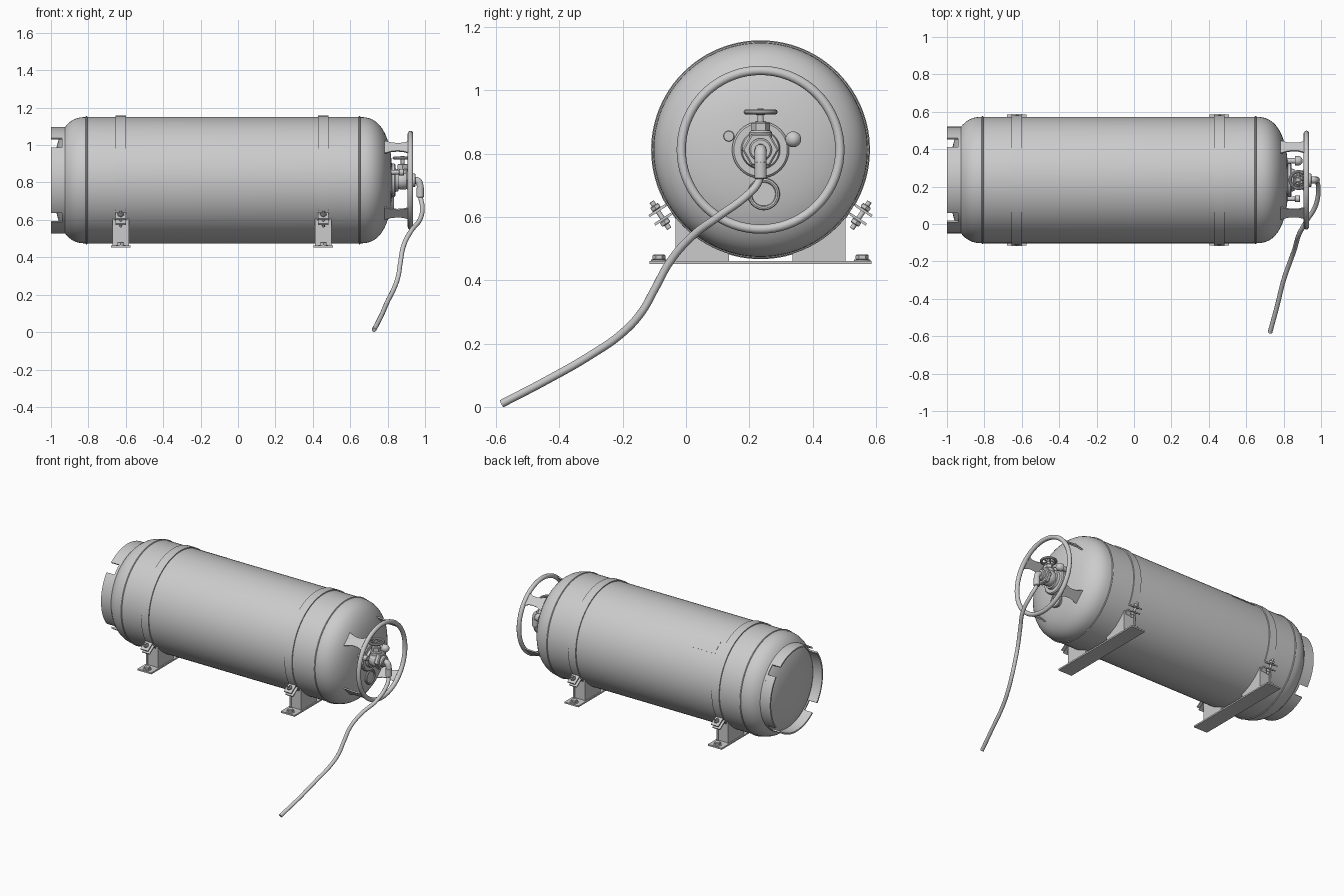
import bpy, bmesh, math
from mathutils import Vector, Matrix

if "Cube" in bpy.data.objects:
    bpy.data.objects.remove(bpy.data.objects["Cube"])

YC, ZC, R = 0.235, 0.812, 0.338   # tank axis and radius


def finish(name, bm, smooth=True):
    bmesh.ops.recalc_face_normals(bm, faces=bm.faces)
    me = bpy.data.meshes.new(name)
    bm.to_mesh(me)
    bm.free()
    ob = bpy.data.objects.new(name, me)
    bpy.context.collection.objects.link(ob)
    if smooth:
        bpy.ops.object.select_all(action='DESELECT')
        ob.select_set(True)
        bpy.context.view_layer.objects.active = ob
        bpy.ops.object.shade_smooth_by_angle(angle=math.radians(35))
    return ob


def polar(x, r, deg):
    a = math.radians(deg)
    return Vector((x, YC + r * math.cos(a), ZC + r * math.sin(a)))


def revolve(name, profile, origin=(0, YC, ZC), axis=(1, 0, 0), seg=32, closed=False):
    """Spin (along axis, radius) points about an axis."""
    bm = bmesh.new()
    q = Vector((1, 0, 0)).rotation_difference(Vector(axis))
    vs = [bm.verts.new(Vector(origin) + q @ Vector((t, r, 0))) for t, r in profile]
    pairs = list(zip(vs, vs[1:])) + ([(vs[-1], vs[0])] if closed else [])
    es = [bm.edges.new(p) for p in pairs]
    bmesh.ops.spin(bm, geom=vs + es, cent=origin, axis=axis, angle=2 * math.pi, steps=seg, use_merge=True)
    bmesh.ops.remove_doubles(bm, verts=bm.verts, dist=1e-5)
    return finish(name, bm)


def cyl(name, a, b, r, seg=24):
    a, b = Vector(a), Vector(b)
    d = (b - a).length
    c = min(r * 0.15, d * 0.2)
    return revolve(name, [(0, 0), (0, r - c), (c, r), (d - c, r), (d, r - c), (d, 0)], a, (b - a).normalized(), seg)


def torus(name, origin, axis, major, minor, seg=48, n=10):
    prof = [(minor * math.sin(2 * math.pi * i / n), major + minor * math.cos(2 * math.pi * i / n)) for i in range(n)]
    return revolve(name, prof, origin, axis, seg, True)


def box(name, center, size, rot_x=0):
    bm = bmesh.new()
    m = Matrix.Translation(center) @ Matrix.Rotation(math.radians(rot_x), 4, 'X') @ Matrix.Diagonal((*size, 1))
    bmesh.ops.create_cube(bm, size=1, matrix=m)
    return finish(name, bm, False)


def prism(name, pts, offset):
    """Extrude a planar outline by a vector."""
    bm = bmesh.new()
    f = bm.faces.new([bm.verts.new(p) for p in pts])
    ext = bmesh.ops.extrude_face_region(bm, geom=[f], use_keep_orig=True)
    bmesh.ops.translate(bm, vec=offset, verts=[v for v in ext['geom'] if isinstance(v, bmesh.types.BMVert)])
    return finish(name, bm, False)


def arc_band(name, x0, x1, r0, r1, a0, a1):
    """Solid curved strip around the tank axis."""
    n = max(4, int(abs(a1 - a0) / 3.75))
    bm = bmesh.new()
    rows = []
    for i in range(n + 1):
        a = a0 + (a1 - a0) * i / n
        rows.append([bm.verts.new(polar(x, r, a)) for x, r in ((x0, r0), (x1, r0), (x1, r1), (x0, r1))])
    for p, q in zip(rows, rows[1:]):
        for k in range(4):
            bm.faces.new((p[k], p[(k + 1) % 4], q[(k + 1) % 4], q[k]))
    bm.faces.new(rows[0])
    bm.faces.new(rows[-1])
    return finish(name, bm)


def tube(name, pts, r):
    cu = bpy.data.curves.new(name, 'CURVE')
    cu.dimensions = '3D'
    cu.bevel_depth, cu.bevel_resolution, cu.resolution_u = r, 3, 8
    cu.use_fill_caps = True
    sp = cu.splines.new('BEZIER')
    sp.bezier_points.add(len(pts) - 1)
    for b, p in zip(sp.bezier_points, pts):
        b.co = p
        b.handle_left_type = b.handle_right_type = 'AUTO'
    ob = bpy.data.objects.new(name, cu)
    bpy.context.collection.objects.link(ob)
    return ob


# Tank: cylinder with squarish domes
XL, XR, DEPTH = -0.81, 0.65, 0.175
dome = []
for i in range(15):
    t = math.pi / 2 * i / 14
    dome.append((DEPTH * math.sin(t) ** 0.8, R * max(0, math.cos(t)) ** 0.8))
dome[-1] = (DEPTH, 0)
revolve("tank_body", [(XL - d, r) for d, r in reversed(dome)] + [(XR + d, r) for d, r in dome], seg=96)
for x in (XL, XR):
    torus("weld_seam", (x, YC, ZC), (1, 0, 0), R, 0.005, 96, 8)

# Foot ring in four pieces with slots between
for k in range(4):
    arc_band("foot_ring", -1.0, -0.92, 0.275, 0.285, 90 * k - 38, 90 * k + 38)
arc_band("foot_ring_base", -0.94, -0.91, 0.275, 0.285, 0, 360)

# Curved data plate on the upper rear side
arc_band("data_plate", -0.56, -0.38, R - 0.003, R + 0.0015, 42, 57)

# Straps, saddles, clamps
for x in (-0.627, 0.456):
    arc_band("strap", x - 0.028, x + 0.028, R - 0.002, R + 0.007, -31, 211)
    arc_band("cradle_strip", x - 0.028, x + 0.028, R - 0.002, R + 0.007, 215, 325)
    box("base_plate", (x, YC, 0.457), (0.105, 0.7, 0.01))
    for s in (-1, 1):
        outline = [(0.1, 0.458), (0.268, 0.458)]
        outline += [(d, ZC - math.sqrt(R * R - d * d)) for d in (0.268, 0.24, 0.21, 0.175, 0.14, 0.1)]
        for dx in (-0.044, 0.034):
            prism("saddle_web", [(x + dx, YC + s * d, z) for d, z in outline], Vector((0.010, 0, 0)))
        box("saddle_end_plate", (x, YC + s * 0.257, 0.53), (0.08, 0.01, 0.145))
        y = YC + s * 0.32
        cyl("floor_washer", (x, y, 0.46), (x, y, 0.466), 0.026)
        cyl("floor_bolt", (x, y, 0.464), (x, y, 0.482), 0.02, 6)
        a = 270 + s * 57
        rad = polar(0, 1, a) - polar(0, 0, a)
        tan = Vector((0, -rad.z, rad.y)) * s
        mid = polar(x, 0.377, a)
        for t in (-0.016, 0.016):
            box("clamp_tab", mid + tan * t, (0.056, 0.062, 0.008), a)
        cyl("clamp_bolt", mid - tan * 0.052, mid + tan * 0.05, 0.008, 16)
        cyl("clamp_nut", mid - tan * 0.036, mid - tan * 0.02, 0.017, 6)
        cyl("clamp_bolt_head", mid + tan * 0.02, mid + tan * 0.036, 0.017, 6)

# Guard ring on four waisted arms
torus("guard_ring", (0.922, YC, ZC), (1, 0, 0), 0.25, 0.0145, 72, 12)
for a in (45, 135, 225, 315):
    rad = polar(0, 1, a) - polar(0, 0, a)
    tan = Vector((0, -rad.z, rad.y))
    half = [(0.76, 0.05), (0.795, 0.043), (0.82, 0.033), (0.85, 0.029), (0.88, 0.031), (0.9, 0.038), (0.918, 0.046)]
    edge = half + [(x, -w) for x, w in reversed(half)]
    prism("guard_arm", [polar(x, 0.245, a) + tan * w for x, w in edge], rad * 0.008)

# Valve boss, body and outlet along the tank axis
revolve("valve_flange", [(0.80, 0.09), (0.836, 0.09), (0.842, 0.084), (0.842, 0.062), (0.858, 0.058), (0.858, 0)], seg=40)
revolve("valve_body", [(0.85, 0.045), (0.87, 0.05), (0.895, 0.05), (0.91, 0.04), (0.918, 0.04), (0.918, 0)])
cyl("outlet_nut", (0.9, YC, ZC), (0.93, YC, ZC), 0.058, 6)
cyl("outlet_collar", (0.925, YC, ZC), (0.95, YC, ZC), 0.036)

# Valve bonnet, stem and handwheel
HX = 0.88
cyl("bonnet_base", (HX, YC, 0.83), (HX, YC, 0.872), 0.036)
cyl("bonnet_nut", (HX, YC, 0.868), (HX, YC, 0.9), 0.03, 6)
cyl("valve_stem", (HX, YC, 0.89), (HX, YC, 0.942), 0.01, 16)
torus("handwheel_rim", (HX, YC, 0.931), (0, 0, 1), 0.045, 0.0085, 32, 10)
cyl("handwheel_hub", (HX, YC, 0.922), (HX, YC, 0.938), 0.016)
for k in range(5):
    a = 2 * math.pi * k / 5
    cyl("handwheel_spoke", (HX, YC, 0.93), (HX + 0.045 * math.cos(a), YC + 0.045 * math.sin(a), 0.93), 0.005, 8)

# Side ports and round gauge
cyl("small_port", (0.81, 0.135, 0.855), (0.872, 0.135, 0.855), 0.012)
cyl("small_port_cap", (0.86, 0.135, 0.855), (0.888, 0.135, 0.855), 0.018)
cyl("relief_port", (0.81, 0.338, 0.845), (0.875, 0.338, 0.845), 0.015)
revolve("relief_cap", [(0.862, 0), (0.862, 0.025), (0.882, 0.025), (0.893, 0.02), (0.9, 0.01), (0.902, 0)],
        (0, 0.338, 0.845), seg=24)
torus("gauge_rim", (0.828, 0.245, 0.672), (1, 0, 0), 0.044, 0.007, 32, 8)
cyl("gauge_face", (0.8, 0.245, 0.672), (0.827, 0.245, 0.672), 0.042, 32)

# Elbow and hose
tube("elbow", [(0.945, YC, 0.812), (0.962, YC, 0.808), (0.972, YC, 0.79), (0.974, YC, 0.735)], 0.019)
cyl("elbow_ferrule", (0.974, YC, 0.72), (0.974, YC, 0.775), 0.0195)
tube("hose", [(0.974, 0.235, 0.74), (0.978, 0.228, 0.71), (0.985, 0.2, 0.675), (0.972, 0.1, 0.6), (0.925, 0.02, 0.54),
              (0.885, -0.05, 0.46), (0.868, -0.1, 0.37), (0.857, -0.14, 0.3), (0.835, -0.2, 0.235),
              (0.8, -0.3, 0.165), (0.765, -0.44, 0.085), (0.727, -0.58, 0.012)], 0.0125)
